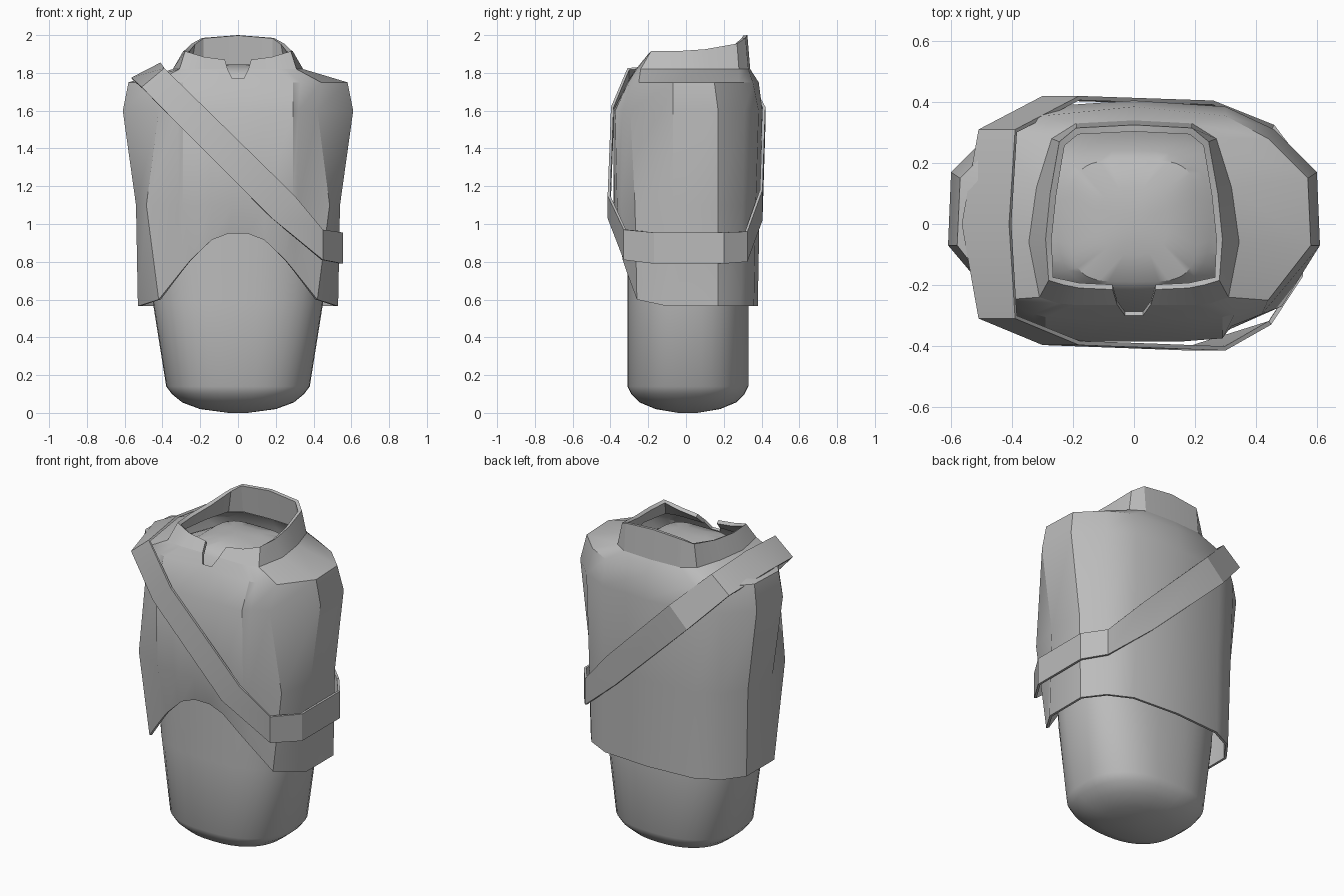
import bpy, math

grey = bpy.data.materials.new("plain_grey")
grey.diffuse_color = (0.5, 0.5, 0.5, 1)


def loft(name, rings, closed=True, caps=False, thick=0, angle=30):
    """Skin equal-length rings of points, bottom to top, optionally thickened inward."""
    n = len(rings[0])
    verts = [p for r in rings for p in r]
    faces = []
    for k in range(len(rings) - 1):
        for i in range(n if closed else n - 1):
            j = (i + 1) % n
            faces.append((k * n + i, k * n + j, (k + 1) * n + j, (k + 1) * n + i))
    if caps:
        faces.append(tuple(reversed(range(n))))
        faces.append(tuple(range((len(rings) - 1) * n, len(rings) * n)))
    me = bpy.data.meshes.new(name)
    me.from_pydata(verts, [], faces)
    me.materials.append(grey)
    ob = bpy.data.objects.new(name, me)
    bpy.context.collection.objects.link(ob)
    if thick:
        m = ob.modifiers.new("thickness", 'SOLIDIFY')
        m.thickness = thick
        m.offset = -1
        bpy.context.view_layer.update()
        dg = bpy.context.evaluated_depsgraph_get()
        new = bpy.data.meshes.new_from_object(ob.evaluated_get(dg))
        ob.modifiers.clear()
        ob.data = new
    for p in ob.data.polygons:
        p.use_smooth = True
    ob.data.set_sharp_from_angle(angle=math.radians(angle))
    return ob


def mirror(half, z=None):
    """Half outline (front to back, last point on x=0) to a full outline."""
    pts = [tuple(p) if len(p) == 3 else (p[0], p[1], z) for p in half]
    return pts + [(-x, y, h) for x, y, h in reversed(pts[:-1])]


# Inner torso: rounded bottom, flared sides, domed neck plug
def oval(z, rx, ry, e, n=40):
    out = []
    for i in range(n):
        a = 2 * math.pi * i / n
        c, s = math.cos(a), math.sin(a)
        out.append((math.copysign(abs(c) ** (2 / e), c) * rx,
                    0.01 + math.copysign(abs(s) ** (2 / e), s) * ry, z))
    return out


loft("inner_torso", [oval(*r) for r in (
    (0.0, 0.05, 0.05, 2), (0.02, 0.20, 0.17, 2.2), (0.055, 0.295, 0.255, 2.4),
    (0.10, 0.35, 0.30, 2.5), (0.14, 0.38, 0.32, 2.5), (0.58, 0.45, 0.32, 2.5),
    (1.0, 0.49, 0.32, 2.5), (1.55, 0.50, 0.32, 2.5), (1.70, 0.42, 0.27, 2.5),
    (1.785, 0.25, 0.23, 3), (1.815, 0.205, 0.20, 4), (1.84, 0.11, 0.11, 3),
    (1.845, 0.03, 0.03, 2))], caps=True)

# Jacket: arched front hem, stepped side panels, sloping shoulders
hem = [(0.05, -0.35, 0.95), (0.14, -0.35, 0.915), (0.25, -0.335, 0.81),
       (0.30, -0.315, 0.75), (0.42, -0.26, 0.60), (0.53, -0.10, 0.565),
       (0.53, 0.17, 0.565), (0.44, 0.29, 0.565), (0.30, 0.36, 0.565), (0, 0.38, 0.565)]
waist = [(0.03, -0.385), (0.14, -0.38), (0.29, -0.365), (0.315, -0.345), (0.485, -0.27),
         (0.54, -0.07), (0.54, 0.17), (0.45, 0.30), (0.30, 0.37), (0, 0.39)]
chest = [(0.03, -0.385), (0.16, -0.385), (0.29, -0.375), (0.32, -0.335), (0.42, -0.295),
         (0.61, -0.07), (0.60, 0.17), (0.46, 0.31), (0.30, 0.385), (0, 0.405)]
shoulder = [(0.03, -0.31), (0.10, -0.31), (0.29, -0.305), (0.33, -0.295), (0.44, -0.25),
            (0.58, -0.07), (0.57, 0.15), (0.44, 0.28), (0.30, 0.355), (0, 0.385)]
neck = [(0.03, -0.30, 1.77), (0.055, -0.265), (0.20, -0.265), (0.25, -0.26), (0.31, -0.24),
        (0.345, -0.06), (0.32, 0.12), (0.27, 0.28), (0.19, 0.33), (0, 0.34)]
loft("jacket", [mirror(hem), mirror(waist, 1.1), mirror(chest, 1.6),
                mirror(shoulder, 1.75), mirror(neck, 1.82)], thick=0.015)

# Standing collar, open at the front notch and rising at the back
rim = [(0.07, -0.215, 1.87), (0.18, -0.21, 1.885), (0.23, -0.20, 1.90), (0.28, -0.185, 1.915),
       (0.29, -0.05, 1.915), (0.275, 0.10, 1.925), (0.245, 0.27, 1.955),
       (0.19, 0.315, 1.985), (0, 0.325, 2.0)]
loft("collar", [mirror(neck[1:], 1.82), mirror(rim)], closed=False, thick=0.022)

# Diagonal strap: left shoulder, across the chest, round the right hip, up the back
upper = [(-0.41, 0, 1.855), (-0.39, -0.31, 1.825), (-0.18, -0.397, 1.62), (0.30, -0.415, 1.15),
         (0.45, -0.33, 0.97), (0.555, -0.17, 0.955), (0.555, 0.20, 0.955), (0.46, 0.325, 0.96),
         (0.26, 0.405, 1.18), (-0.18, 0.42, 1.62), (-0.39, 0.31, 1.825)]
lower = [(-0.565, 0, 1.775), (-0.51, -0.31, 1.725), (-0.30, -0.397, 1.51), (0.18, -0.415, 1.03),
         (0.45, -0.33, 0.81), (0.555, -0.17, 0.79), (0.555, 0.20, 0.79), (0.46, 0.325, 0.80),
         (0.20, 0.405, 1.02), (-0.30, 0.42, 1.50), (-0.51, 0.31, 1.725)]
loft("diagonal_strap", [lower, upper], thick=0.014, angle=20)
